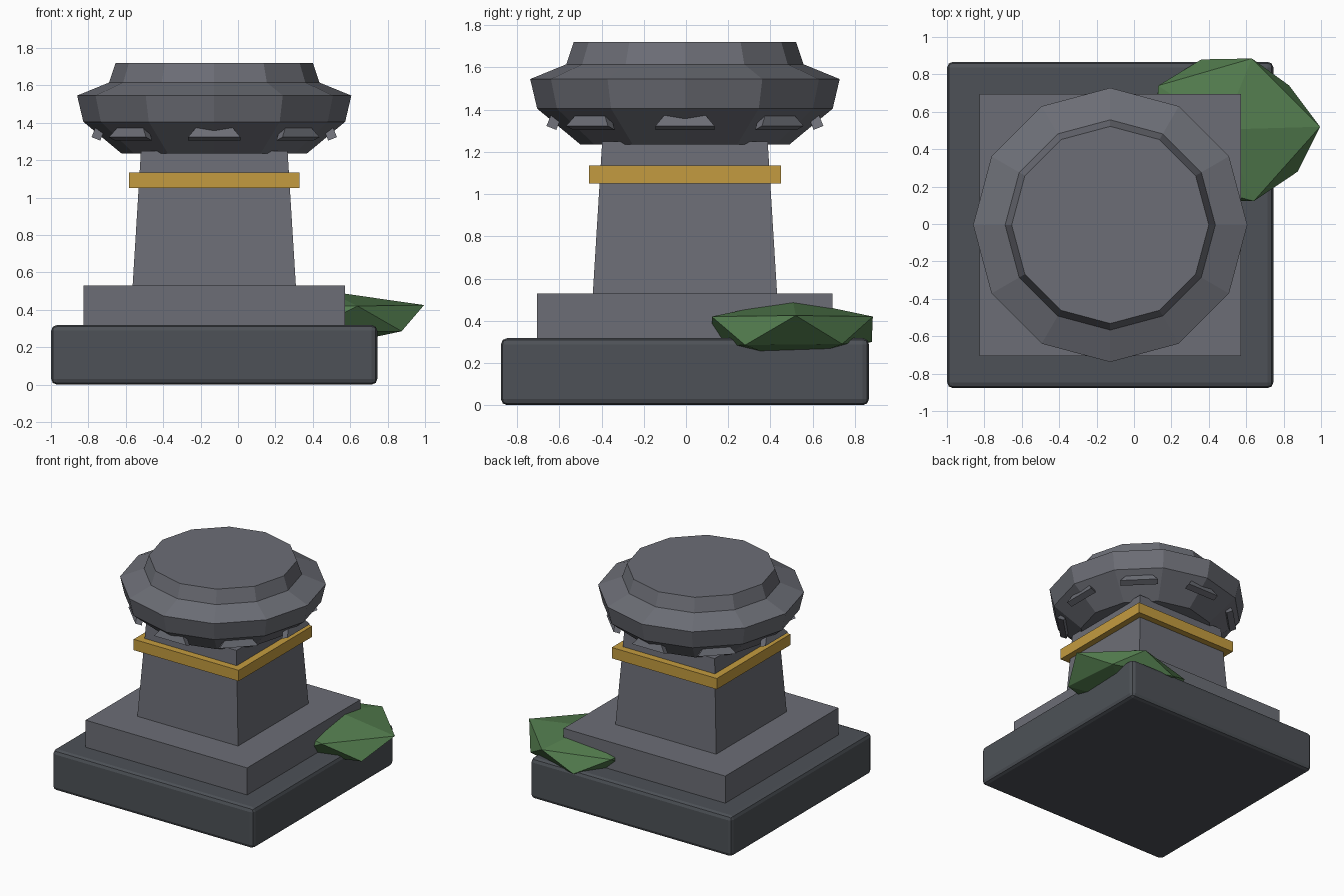
import bpy, bmesh, math
from mathutils import Matrix, Vector

if "Cube" in bpy.data.objects:
    bpy.data.objects.remove(bpy.data.objects["Cube"])

CX, CY = -0.127, -0.005      # pedestal axis


def material(name, rgb):
    m = bpy.data.materials.new(name)
    m.diffuse_color = (*rgb, 1)
    m.use_nodes = True
    m.node_tree.nodes["Principled BSDF"].inputs["Base Color"].default_value = m.diffuse_color
    return m


STONE = material("stone", (0.15, 0.155, 0.18))
DARK = material("dark_stone", (0.075, 0.083, 0.095))
GOLD = material("gold", (0.55, 0.33, 0.05))
GREEN = material("moss_green", (0.085, 0.20, 0.075))


def finish(name, bm, mat):
    bmesh.ops.recalc_face_normals(bm, faces=bm.faces)
    me = bpy.data.meshes.new(name)
    bm.to_mesh(me)
    bm.free()
    me.materials.append(mat)
    ob = bpy.data.objects.new(name, me)
    bpy.context.collection.objects.link(ob)
    return ob


def lathe(name, profile, sides, mat, turn=0.0):
    """Stack of regular polygons, (radius, z) pairs, capped at both ends."""
    bm = bmesh.new()
    rings = []
    for r, z in profile:
        angles = [turn + math.tau * i / sides for i in range(sides)]
        rings.append([bm.verts.new((CX + r * math.cos(a), CY + r * math.sin(a), z))
                      for a in angles])
    for lo, hi in zip(rings, rings[1:]):
        for i in range(sides):
            j = (i + 1) % sides
            bm.faces.new((lo[i], lo[j], hi[j], hi[i]))
    bm.faces.new(rings[0][::-1])
    bm.faces.new(rings[-1])
    return finish(name, bm, mat)


def square(name, levels, mat):
    """Square block from (half width, z) pairs."""
    return lathe(name, [(h * math.sqrt(2), z) for h, z in levels], 4, mat, math.pi / 4)


# Plinth, step, tapered shaft and gold band
base = square("base", [(0.872, 0.0), (0.872, 0.318)], DARK)
bev = base.modifiers.new("bevel", 'BEVEL')
bev.width = 0.03
bev.segments = 2
square("step", [(0.70, 0.30), (0.70, 0.53)], STONE)
square("shaft", [(0.437, 0.52), (0.392, 1.25)], STONE)
square("gold_band", [(0.455, 1.05), (0.455, 1.135)], GOLD)

# Twelve-sided capital
lathe("capital", [(0.495, 1.235), (0.70, 1.405), (0.733, 1.545),
                  (0.562, 1.615), (0.527, 1.72)], 12, STONE)

# Eight tapered blocks tucked under the capital, leaning inwards
for k in range(8):
    bm = bmesh.new()
    rows = []
    for y in (0.0, -0.05):
        rows.append([bm.verts.new(p) for p in
                     ((-0.14, y, 0), (0.14, y, 0), (0.09, y, 0.065), (-0.09, y, 0.065))])
    front, back = rows
    bm.faces.new(front)
    bm.faces.new(back[::-1])
    for i in range(4):
        j = (i + 1) % 4
        bm.faces.new((front[i], back[i], back[j], front[j]))
    place = (Matrix.Translation((CX, CY, 0)) @ Matrix.Rotation(k * math.pi / 4, 4, 'Z')
             @ Matrix.Translation((0, 0.656, 1.323))
             @ Matrix.Rotation(math.radians(22), 4, 'X'))
    bmesh.ops.transform(bm, matrix=place, verts=bm.verts)
    finish(f"capital_block_{k + 1}", bm, STONE)

# Faceted moss clump wedged into the back right corner
bm = bmesh.new()
for p in ((0.475, 0.505, 0.50), (0.995, 0.52, 0.425), (0.63, 0.885, 0.42),
          (0.13, 0.74, 0.42), (0.10, 0.27, 0.42), (0.64, 0.122, 0.42),
          (0.83, 0.74, 0.29), (0.36, 0.88, 0.30), (0.11, 0.50, 0.28),
          (0.36, 0.13, 0.28), (0.875, 0.28, 0.285), (0.475, 0.50, 0.20)):
    bm.verts.new(Vector(p))
bmesh.ops.convex_hull(bm, input=bm.verts)
finish("moss_clump", bm, GREEN)
